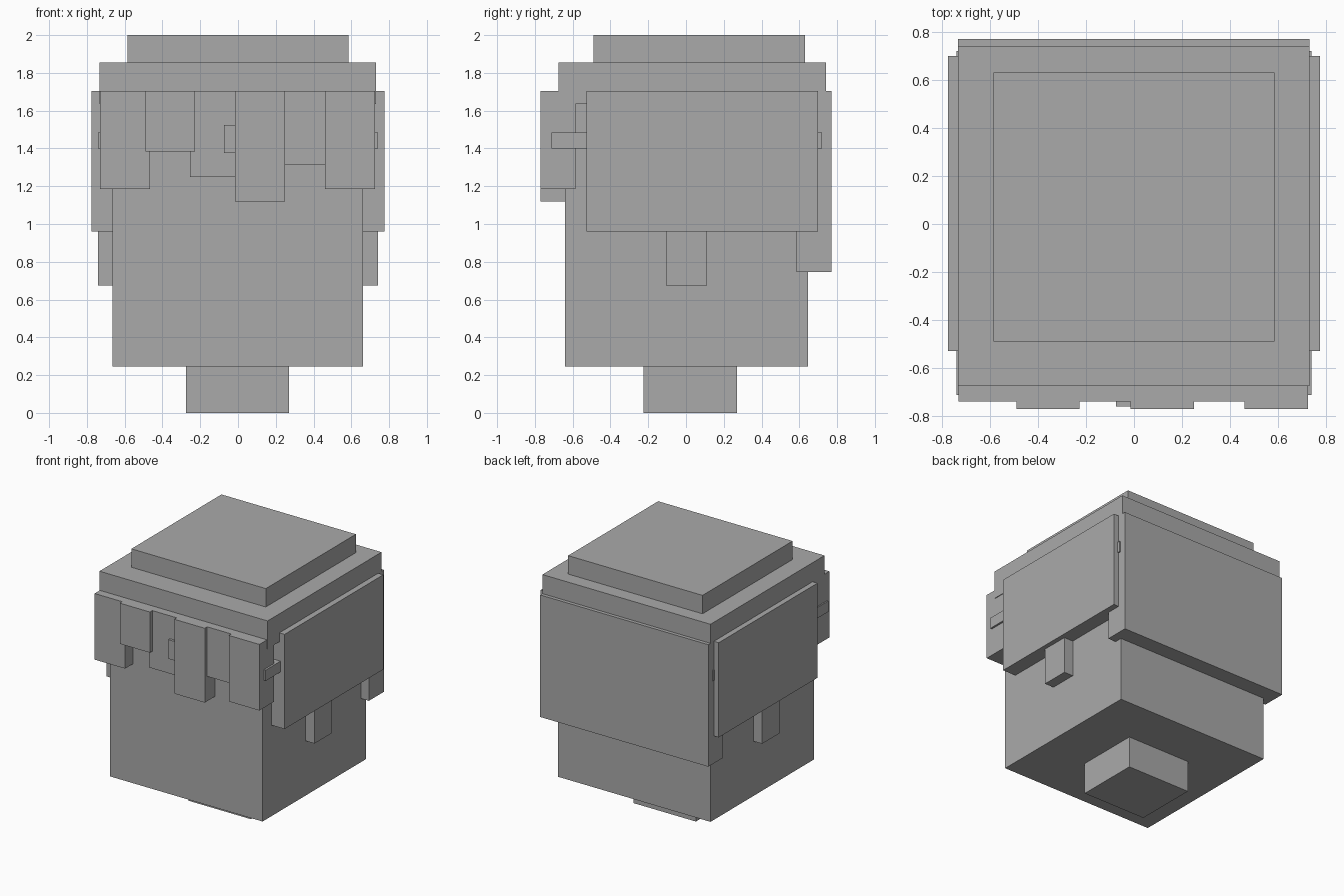
import bpy

# single flat grey
grey = bpy.data.materials.new("plain_grey")
grey.diffuse_color = (0.4, 0.4, 0.4, 1.0)


def box(name, x, y, z):
    """Axis-aligned box from its (min, max) ranges."""
    bpy.ops.mesh.primitive_cube_add(size=1)
    ob = bpy.context.object
    ob.name = name
    ob.data.name = name
    for v in ob.data.vertices:
        for i, (lo, hi) in enumerate((x, y, z)):
            v.co[i] = hi if v.co[i] > 0 else lo
    ob.data.materials.append(grey)
    return ob


# neck and head
box("neck", (-0.275, 0.27), (-0.225, 0.27), (0.0, 0.25))
box("head", (-0.665, 0.662), (-0.64, 0.645), (0.245, 1.69))

# hair on the crown, in two steps
box("hair_crown", (-0.733, 0.73), (-0.675, 0.742), (1.635, 1.855))
box("hair_top", (-0.585, 0.585), (-0.49, 0.63), (1.85, 2.0))

# hair at the back
box("hair_back", (-0.733, 0.73), (0.585, 0.77), (0.745, 1.705))

# fringe locks: left edge, right edge, bottom, front
locks = [
    (-0.73, -0.465, 1.185, -0.74),
    (-0.49, -0.228, 1.385, -0.77),
    (-0.255, 0.01, 1.25, -0.74),
    (-0.015, 0.25, 1.12, -0.77),
    (0.225, 0.485, 1.315, -0.74),
    (0.46, 0.725, 1.185, -0.77),
]
for i, (x0, x1, bottom, front) in enumerate(locks):
    box(f"fringe_lock_{i + 1}", (x0, x1), (front, front + 0.185), (bottom, 1.705))

# nose-bridge block, mostly behind the fringe
box("bridge", (-0.075, 0.07), (-0.76, -0.62), (1.375, 1.525))

# side hair, ears and side bars on both sides
for side, s in (("left", -1), ("right", 1)):
    def both(name, inner, outer, y, z):
        box(f"{name}_{side}", tuple(sorted((s * inner, s * outer))), y, z)
    both("hair_side", 0.64, 0.775, (-0.528, 0.70), (0.96, 1.705))
    both("ear", 0.62, 0.74, (-0.105, 0.11), (0.675, 1.0))
    both("side_bar", 0.66, 0.74, (-0.712, 0.72), (1.4, 1.485))
